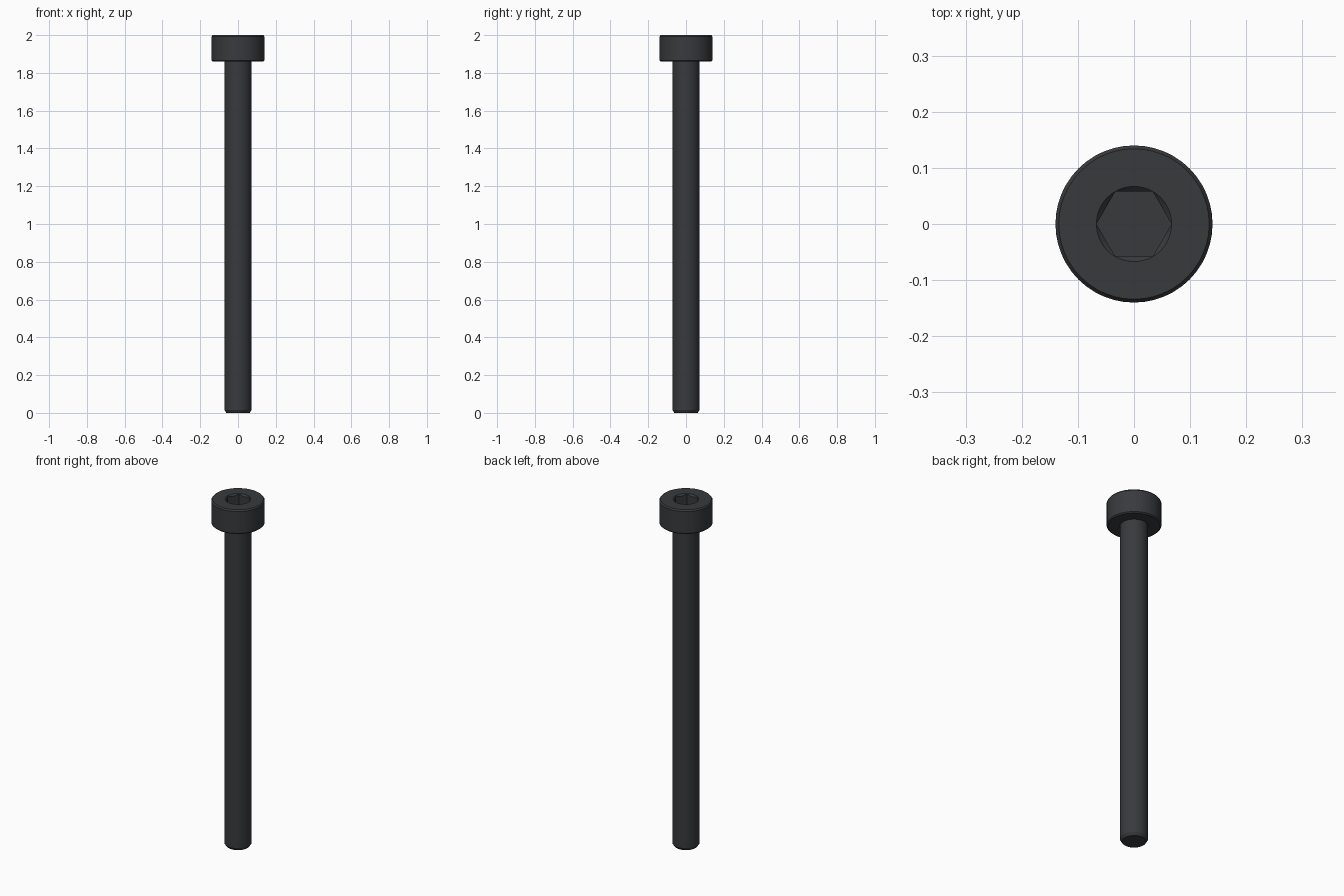
import bpy, bmesh, math

if "Cube" in bpy.data.objects:
    bpy.data.objects.remove(bpy.data.objects["Cube"])

SIDES = 48


def lathe(name, profile, sides=SIDES):
    """Closed solid of revolution from (radius, z) rings, capped at both ends."""
    bm = bmesh.new()
    rings = []
    for r, z in profile:
        rings.append([bm.verts.new((r * math.cos(math.tau * i / sides),
                                    r * math.sin(math.tau * i / sides), z))
                      for i in range(sides)])
    for lo, hi in zip(rings, rings[1:]):
        for i in range(sides):
            j = (i + 1) % sides
            bm.faces.new((lo[i], lo[j], hi[j], hi[i]))
    bm.faces.new(rings[0][::-1])
    bm.faces.new(rings[-1])
    bmesh.ops.recalc_face_normals(bm, faces=bm.faces[:])
    mesh = bpy.data.meshes.new(name)
    bm.to_mesh(mesh)
    bm.free()
    obj = bpy.data.objects.new(name, mesh)
    bpy.context.collection.objects.link(obj)
    return obj


# Shank with chamfered tip, and cylindrical head with bevelled rims
screw = lathe("socket_head_screw", [
    (0.062, 0.0), (0.072, 0.016), (0.072, 1.86),
    (0.134, 1.86), (0.14, 1.866), (0.14, 1.992), (0.134, 2.0)])

# Hex key socket and its conical lead-in
hex_cutter = lathe("hex_cutter", [(0.0668, 1.93), (0.0668, 2.1)], 6)
cone_cutter = lathe("lead_in_cutter", [(0.047, 1.98), (0.087, 2.02)])

for cutter in (hex_cutter, cone_cutter):
    cutter.hide_render = True
    mod = screw.modifiers.new(cutter.name, 'BOOLEAN')
    mod.operation = 'DIFFERENCE'
    mod.solver = 'EXACT'
    mod.object = cutter

# Bake the cuts and drop the cutters
bpy.context.view_layer.objects.active = screw
screw.select_set(True)
for mod in list(screw.modifiers):
    bpy.ops.object.modifier_apply(modifier=mod.name)
for cutter in (hex_cutter, cone_cutter):
    bpy.data.objects.remove(cutter)

# Black oxide steel
steel = bpy.data.materials.new("black_steel")
steel.diffuse_color = (0.04, 0.042, 0.046, 1)
steel.use_nodes = True
steel.node_tree.nodes["Principled BSDF"].inputs["Base Color"].default_value = steel.diffuse_color
screw.data.materials.clear()
screw.data.materials.append(steel)
bpy.ops.object.shade_smooth_by_angle(angle=math.radians(25))
